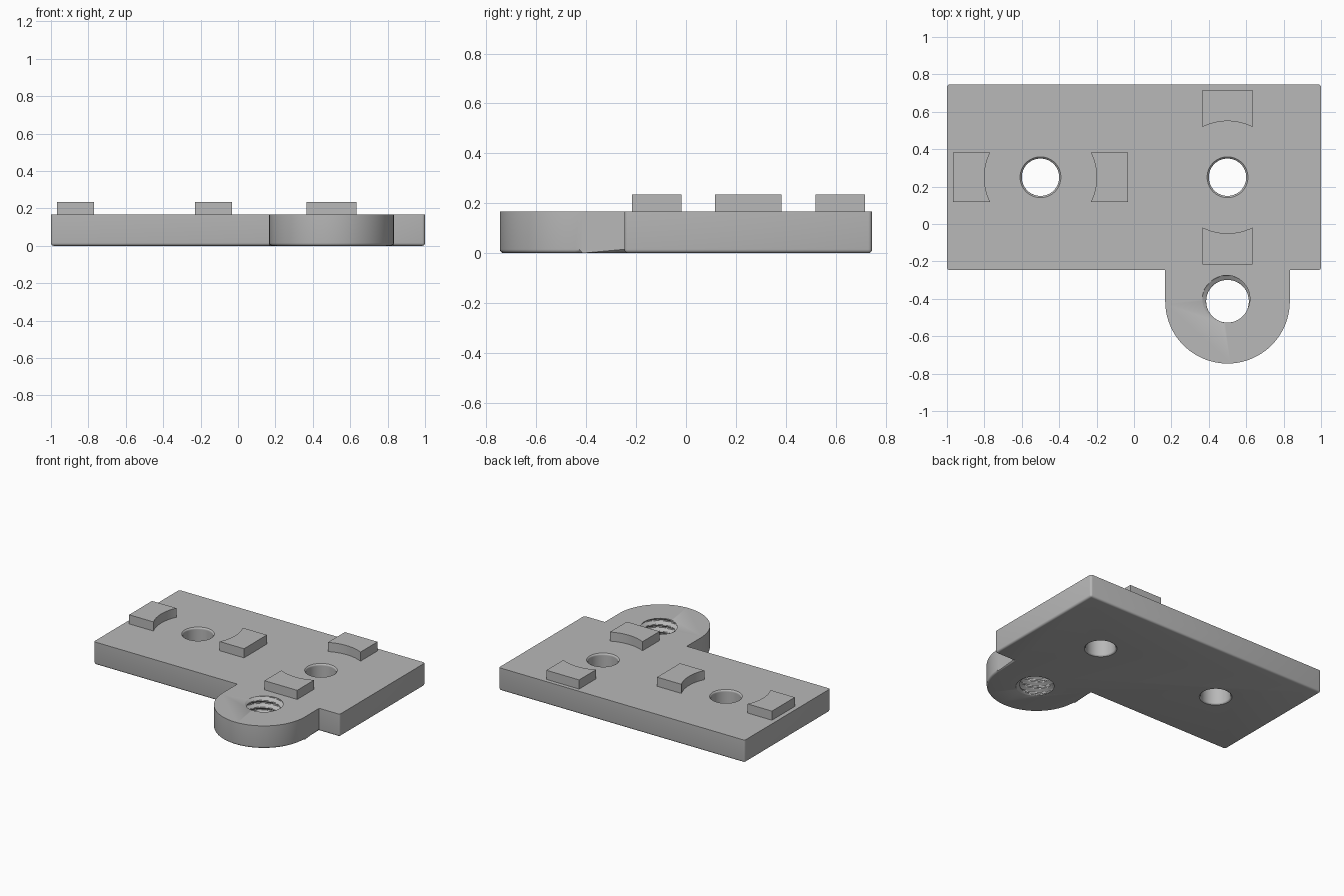
import bpy, bmesh, math

cube = bpy.data.objects.get("Cube")
if cube:
    bpy.data.objects.remove(cube, do_unlink=True)

H = 0.167                       # plate thickness
BACK, FRONT = 0.746, -0.247     # plate depth limits
HOLE_Y = 0.25
TAB = (0.5, -0.413)             # centre of the rounded tab
TAB_R = 0.333
PITCH = 0.05

grey = bpy.data.materials.new("plain grey")
grey.use_nodes = True
grey.diffuse_color = (0.48, 0.48, 0.48, 1)
grey.node_tree.nodes["Principled BSDF"].inputs["Base Color"].default_value = (0.48, 0.48, 0.48, 1)


def finish(bm, name):
    bmesh.ops.recalc_face_normals(bm, faces=bm.faces)
    mesh = bpy.data.meshes.new(name)
    bm.to_mesh(mesh)
    bm.free()
    mesh.materials.append(grey)
    obj = bpy.data.objects.new(name, mesh)
    bpy.context.collection.objects.link(obj)
    return obj


def prism(outline, z0, z1):
    bm = bmesh.new()
    face = bm.faces.new([bm.verts.new((x, y, z0)) for x, y in outline])
    top = bmesh.ops.extrude_face_region(bm, geom=[face])["geom"]
    for v in top:
        if isinstance(v, bmesh.types.BMVert):
            v.co.z = z1
    return bm


def arc(cx, cy, r, a0, a1, n):
    return [(cx + r * math.cos(a0 + (a1 - a0) * i / n),
             cy + r * math.sin(a0 + (a1 - a0) * i / n)) for i in range(n + 1)]


def lathe_cutter(name, cx, cy, radius, rows=60, cols=64):
    """Closed tube whose radius depends on height and angle."""
    bm = bmesh.new()
    rings = []
    for j in range(rows + 1):
        z = -0.0203 + (H + 0.0406) * j / rows
        ring = []
        for i in range(cols):
            a = math.tau * i / cols
            r = radius(z, a)
            ring.append(bm.verts.new((cx + r * math.cos(a), cy + r * math.sin(a), z)))
        rings.append(ring)
    for low, high in zip(rings, rings[1:]):
        for i in range(cols):
            k = (i + 1) % cols
            bm.faces.new((low[i], low[k], high[k], high[i]))
    bm.faces.new(rings[0])
    bm.faces.new(rings[-1])
    obj = finish(bm, name)
    obj.hide_render = True
    return obj


def plain_bore(z, a, r=0.1, f=0.012):
    # straight bore with softly rounded rims
    d = max(0.0, min(z, H - z, f))
    return r + f - math.sqrt(f * f - (f - d) ** 2)


def thread_bore(z, a):
    # trapezoid groove winding up the bore
    t = (z / PITCH - a / math.tau) % 1.0
    wave = abs(2 * t - 1) * 1.7 - 0.35
    return 0.114 + 0.025 * min(1.0, max(0.0, wave))


# Plate with rounded tab
outline = [(-1, BACK), (-1, FRONT), (TAB[0] - TAB_R, FRONT)]
outline += arc(*TAB, TAB_R, math.pi, math.tau, 64)
outline += [(TAB[0] + TAB_R, FRONT), (1, FRONT), (1, BACK)]
bm = prism(outline, 0, H)
rounded = []
for e in bm.edges:
    a, b = (v.co for v in e.verts)
    bottom = max(a.z, b.z) < 0.001
    corner = abs(a.z - b.z) > 0.1 and abs(a.x) > 0.99
    if bottom or corner:
        rounded.append(e)
bmesh.ops.bevel(bm, geom=rounded, offset=0.015, segments=4, profile=0.5, affect="EDGES")
plate = finish(bm, "plate")

# Bolt holes and threaded hole
cutters = [lathe_cutter("bore_cutter", x, HOLE_Y, plain_bore) for x in (-0.5, 0.5)]
cutters.append(lathe_cutter("thread_cutter", *TAB, thread_bore))
bpy.context.view_layer.objects.active = plate
for c in cutters:
    mod = plate.modifiers.new("cut", "BOOLEAN")
    mod.operation = "DIFFERENCE"
    mod.solver = "EXACT"
    mod.object = c
    bpy.ops.object.modifier_apply(modifier=mod.name)
for c in cutters:
    bpy.data.objects.remove(c, do_unlink=True)

bpy.ops.object.select_all(action="DESELECT")
plate.select_set(True)
bpy.ops.object.shade_smooth_by_angle(angle=math.radians(32))


# Raised locating blocks with a concave inner face
def block(name, cx, turn):
    half = math.asin(0.133 / 0.3)
    shape = arc(0, 0, 0.3, -half, half, 16) + [(0.467, 0.133), (0.467, -0.133)]
    c, s = math.cos(turn), math.sin(turn)
    shape = [(cx + x * c - y * s, HOLE_Y + x * s + y * c) for x, y in shape]
    obj = finish(prism(shape, H - 0.005, 0.234), name)
    bpy.ops.object.select_all(action="DESELECT")
    obj.select_set(True)
    bpy.context.view_layer.objects.active = obj
    bpy.ops.object.shade_smooth_by_angle(angle=math.radians(32))


block("right_outer_block", -0.5, math.pi)
block("right_inner_block", -0.5, 0)
block("left_back_block", 0.5, math.pi / 2)
block("left_front_block", 0.5, -math.pi / 2)
